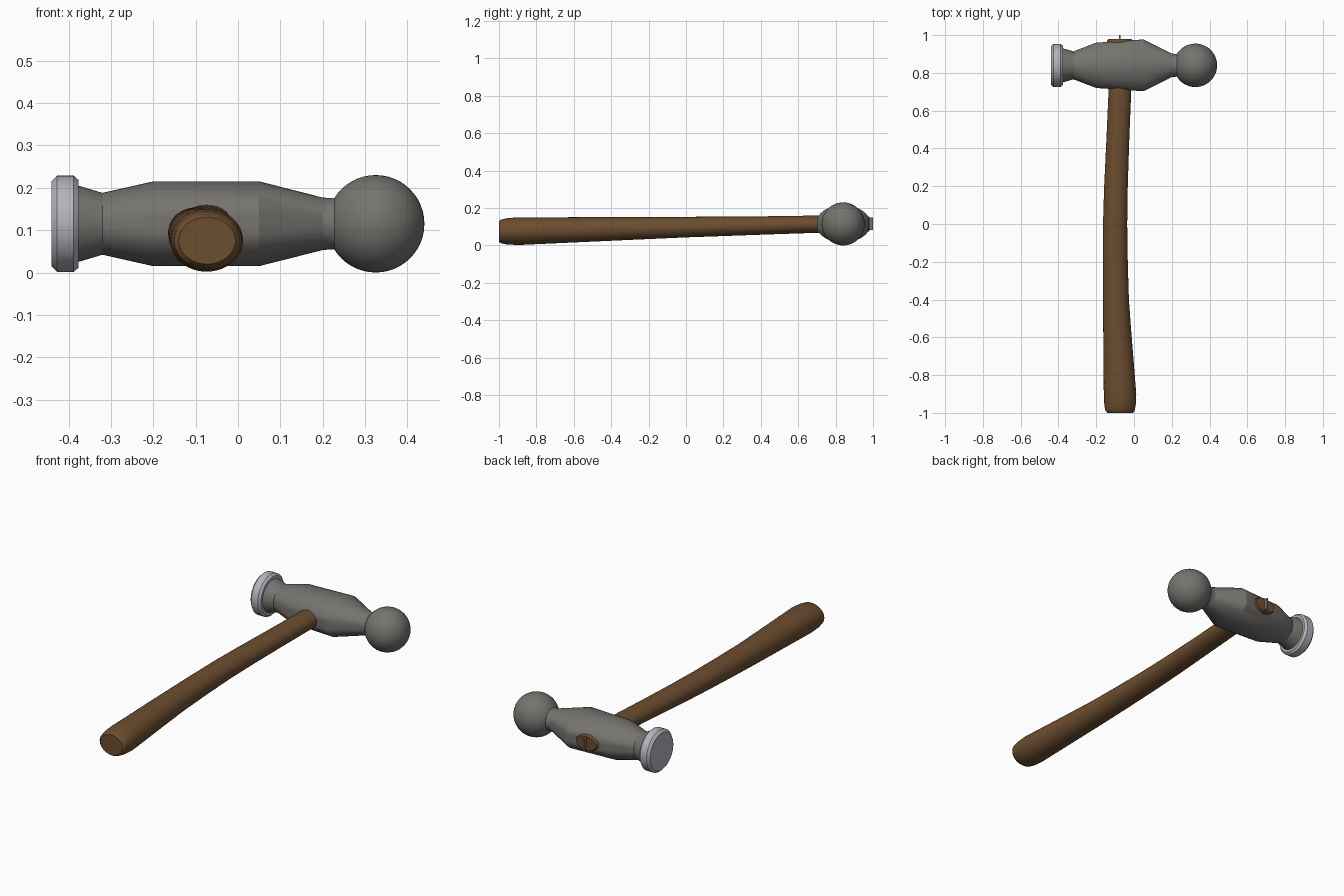
import bpy, bmesh, math
from mathutils import Vector

if "Cube" in bpy.data.objects:
    bpy.data.objects.remove(bpy.data.objects["Cube"])


def material(name, rgb):
    m = bpy.data.materials.new(name)
    m.diffuse_color = (*rgb, 1)
    m.use_nodes = True
    m.node_tree.nodes["Principled BSDF"].inputs["Base Color"].default_value = m.diffuse_color
    return m


IRON = material("dark iron", (0.18, 0.172, 0.16))
STEEL = material("polished steel", (0.45, 0.46, 0.50))
WOOD = material("brown wood", (0.15, 0.075, 0.029))


def finish(name, bm, mat, angle=30):
    bmesh.ops.recalc_face_normals(bm, faces=bm.faces)
    mesh = bpy.data.meshes.new(name)
    bm.to_mesh(mesh)
    bm.free()
    mesh.materials.append(mat)
    ob = bpy.data.objects.new(name, mesh)
    bpy.context.collection.objects.link(ob)
    bpy.ops.object.select_all(action='DESELECT')
    ob.select_set(True)
    bpy.context.view_layer.objects.active = ob
    bpy.ops.object.shade_smooth_by_angle(angle=math.radians(angle))
    return ob


def loft(name, sections, axis, mat, sides=48, angle=30):
    """Sections: (position, side centre, z centre, side radius, z radius, side clip)."""
    bm = bmesh.new()
    rings = []
    for pos, cs, cz, rs, rz, clip in sections:
        ring = []
        for i in range(sides):
            a = 2 * math.pi * i / sides
            s = cs + max(-clip, min(clip, rs * math.cos(a)))
            z = cz + rz * math.sin(a)
            ring.append(bm.verts.new((pos, s, z) if axis == 'x' else (s, pos, z)))
        rings.append(ring)
    for r0, r1 in zip(rings, rings[1:]):
        for i in range(sides):
            j = (i + 1) % sides
            bm.faces.new((r0[i], r0[j], r1[j], r1[i]))
    bm.faces.new(rings[0])
    bm.faces.new(rings[-1])
    return finish(name, bm, mat, angle)


HY, HZ = 0.84, 0.115     # head axis


def head(rows):
    return [(x, HY, HZ, ry, rz, clip) for x, ry, rz, clip in rows]


# Head body: flared collar, waist, flat-cheeked middle, neck
loft("head_body", head([
    (-0.385, 0.092, 0.092, 1), (-0.37, 0.088, 0.088, 1), (-0.32, 0.074, 0.073, 1),
    (-0.20, 0.124, 0.10, 0.12), (0.05, 0.146, 0.10, 0.137),
    (0.20, 0.062, 0.062, 1), (0.225, 0.060, 0.060, 1), (0.245, 0.066, 0.066, 1)]),
    'x', IRON, angle=22)

# Striking face disc with chamfered rims
loft("striking_face", head([
    (-0.44, 0.101, 0.101, 1), (-0.427, 0.114, 0.114, 1),
    (-0.388, 0.114, 0.114, 1), (-0.376, 0.103, 0.103, 1)]), 'x', STEEL)

# Ball peen
bm = bmesh.new()
bmesh.ops.create_uvsphere(bm, u_segments=48, v_segments=24, radius=0.115)
bmesh.ops.translate(bm, verts=bm.verts, vec=Vector((0.325, HY, HZ)))
finish("ball_peen", bm, IRON)

# Handle: (y, x min, x max, z min, z max)
outline = [
    (-1.0, -0.140, -0.006, 0.020, 0.130), (-0.99, -0.151, 0.003, 0.012, 0.138),
    (-0.96, -0.157, 0.009, 0.006, 0.145), (-0.90, -0.160, 0.012, 0.002, 0.150),
    (-0.75, -0.161, 0.000, 0.009, 0.150), (-0.55, -0.163, -0.016, 0.018, 0.151),
    (-0.40, -0.164, -0.027, 0.025, 0.151), (-0.20, -0.165, -0.033, 0.034, 0.152),
    (0.0, -0.164, -0.036, 0.043, 0.153), (0.20, -0.158, -0.033, 0.050, 0.154),
    (0.45, -0.146, -0.025, 0.059, 0.156), (0.72, -0.134, -0.014, 0.068, 0.160),
    (0.90, -0.138, -0.012, 0.070, 0.160), (0.97, -0.142, -0.008, 0.072, 0.158),
    (0.98, -0.136, -0.014, 0.077, 0.153)]
loft("handle", [(y, (x0 + x1) / 2, (z0 + z1) / 2, (x1 - x0) / 2, (z1 - z0) / 2, 1)
                for y, x0, x1, z0, z1 in outline], 'y', WOOD)

# Steel wedge driven into the handle tip
bm = bmesh.new()
bmesh.ops.create_cube(bm, size=1)
bmesh.ops.scale(bm, verts=bm.verts, vec=Vector((0.009, 0.06, 0.066)))
bmesh.ops.translate(bm, verts=bm.verts, vec=Vector((-0.075, 0.97, HZ)))
finish("wedge", bm, IRON)
